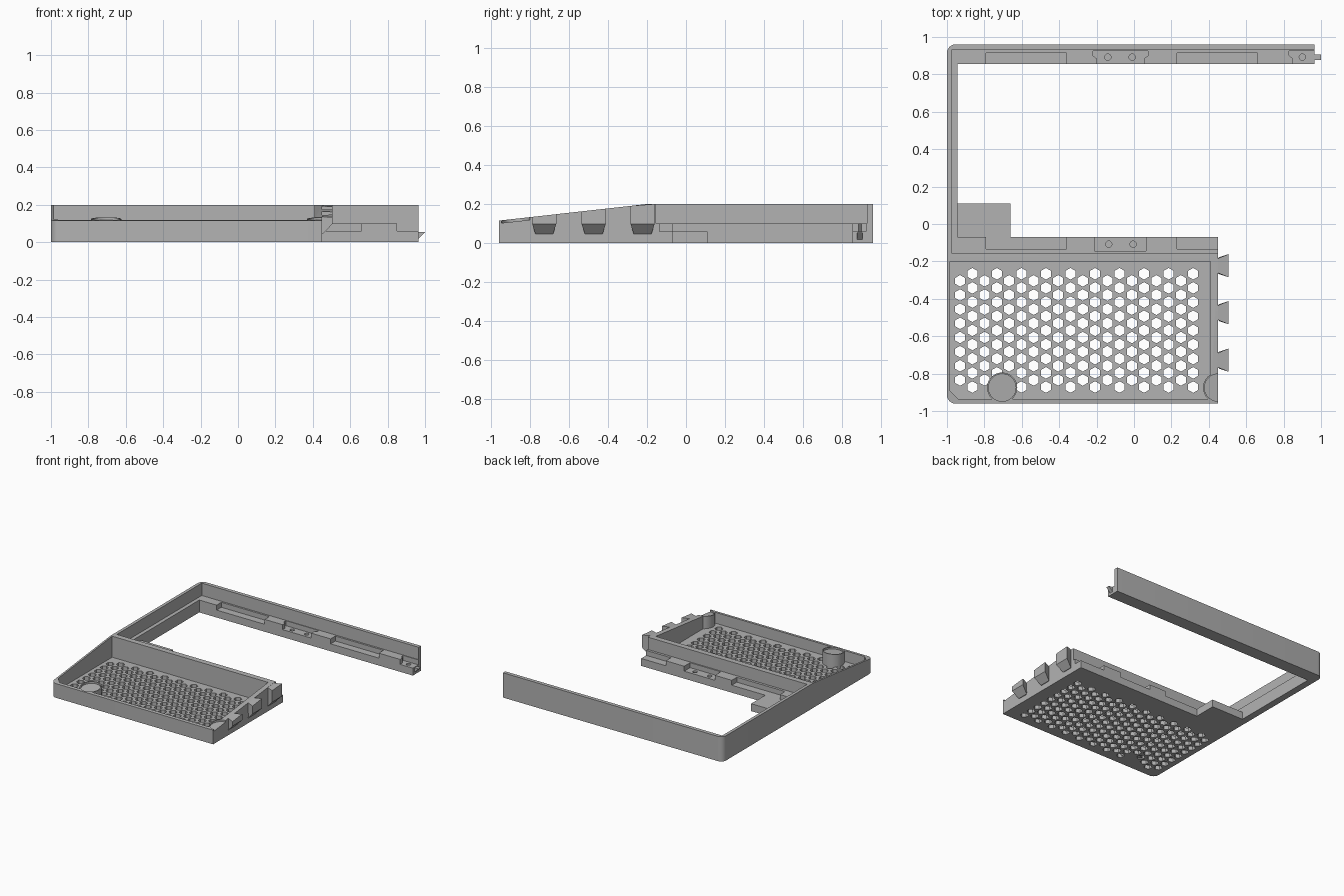
import bpy, bmesh, math

if "Cube" in bpy.data.objects:
    bpy.data.objects.remove(bpy.data.objects["Cube"])

grey = bpy.data.materials.new("plain grey")
grey.diffuse_color = (0.45, 0.45, 0.45, 1)
grey.use_nodes = True
grey.node_tree.nodes["Principled BSDF"].inputs["Base Color"].default_value = grey.diffuse_color


def slope(y):
    # height of the wrist-side rim, rising towards the cross wall
    return min(0.2, 0.115 + (y + 0.96) * 0.085 / 0.76)


def make(name, bm):
    bmesh.ops.recalc_face_normals(bm, faces=bm.faces[:])
    me = bpy.data.meshes.new(name)
    bm.to_mesh(me)
    bm.free()
    me.materials.append(grey)
    ob = bpy.data.objects.new(name, me)
    bpy.context.collection.objects.link(ob)
    return ob


def prism(bm, pts, z0, z1):
    # extrude a plan outline; z0 and z1 may be functions of y
    h = lambda z, y: z(y) if callable(z) else z
    lo = [bm.verts.new((x, y, h(z0, y))) for x, y in pts]
    hi = [bm.verts.new((x, y, h(z1, y))) for x, y in pts]
    bm.faces.new(lo[::-1])
    bm.faces.new(hi)
    n = len(pts)
    for i in range(n):
        j = (i + 1) % n
        bm.faces.new((lo[i], lo[j], hi[j], hi[i]))


def rect(x0, x1, y0, y1):
    return [(x0, y0), (x1, y0), (x1, y1), (x0, y1)]


def ring(cx, cy, r, n, a0=0.0, a1=2 * math.pi, closed=True):
    d = n if closed else n - 1
    return [(cx + r * math.cos(a0 + (a1 - a0) * i / d),
             cy + r * math.sin(a0 + (a1 - a0) * i / d)) for i in range(n)]


def boolean(ob, name, shapes, op='DIFFERENCE'):
    bm = bmesh.new()
    for pts, z0, z1 in shapes:
        prism(bm, pts, z0, z1)
    tool = make(name, bm)
    tool.hide_render = True
    mod = ob.modifiers.new(name, 'BOOLEAN')
    mod.operation, mod.object, mod.solver = op, tool, 'EXACT'
    bpy.context.view_layer.objects.active = ob
    bpy.ops.object.modifier_apply(modifier=mod.name)
    bpy.data.objects.remove(tool)


# Case: one outline with rounded left corners
R = 0.045
outline = (ring(-1 + R, -0.96 + R, R, 7, math.pi, 1.5 * math.pi, False)
           + [(0.45, -0.96), (0.45, -0.07), (-0.66, -0.07), (-0.66, 0.11), (-0.945, 0.11),
              (-0.945, 0.855), (0.965, 0.855), (0.965, 0.96)]
           + ring(-1 + R, 0.96 - R, R, 7, 0.5 * math.pi, math.pi, False))
bm = bmesh.new()
prism(bm, outline, 0, 0.2)
case = make("case", bm)

# Sloping rim and tray pocket
boolean(case, "slope_cut", [(rect(-1.2, 0.6, -1.1, -0.2), slope, 0.4)])
tray = [(-0.985, -0.89), (-0.94, -0.935), (0.41, -0.935), (0.41, -0.2), (-0.985, -0.2)]
boolean(case, "tray_cut", [(tray, 0.03, 0.4)])

# Upper frame opening with a ledge, and the low corner pad
boolean(case, "frame_cut", [(rect(-0.975, 1.2, -0.155, 0.93), 0.1, 0.4)])
boolean(case, "pad_cut", [(rect(-0.945, -0.6, -0.07, 0.2), 0.06, 0.3)])

# Recesses along both ledges; the screw seats flare outwards
recess = []
for x0, x1 in ((-0.79, -0.36), (0.23, 0.66)):
    recess += [(rect(x0, x1, 0.8, 0.915), 0.06, 0.3),
               (rect(x0, x1, -0.135, -0.02), 0.06, 0.3)]
for x0, x1 in ((-0.2, 0.055), (0.85, 1.2)):
    recess.append(([(x0, 0.8), (x1, 0.8), (x1, 0.885), (x1 + 0.02, 0.9), (x1 + 0.02, 0.925),
                    (x0 - 0.02, 0.925), (x0 - 0.02, 0.9), (x0, 0.885)], 0.06, 0.3))
recess.append(([(-0.2, -0.02), (-0.2, -0.105), (-0.22, -0.085), (-0.22, -0.145), (0.075, -0.145),
                (0.075, -0.125), (0.055, -0.105), (0.055, -0.02)], 0.06, 0.3))
recess[-1] = (rect(-0.21, 0.065, -0.145, -0.02), 0.06, 0.3)
boolean(case, "recess_cut", recess)
screws = [(-0.14, 0.892), (-0.01, 0.892), (0.9, 0.892), (-0.135, -0.108), (-0.005, -0.108)]
boolean(case, "screw_cut", [(ring(x, y, 0.017, 16), 0.025, 0.3) for x, y in screws])

# Honeycomb vents in the tray floor
vents = []
for i in range(20):
    x = -0.93 + i * 0.0656
    for j in range(9 if i % 2 else 8):
        y = (-0.266 if i % 2 else -0.304) - j * 0.0757
        if math.hypot(x + 0.705, y + 0.875) > 0.075:
            vents.append((ring(x, y, 0.031, 6, math.pi / 6, math.pi * 13 / 6), -0.1, 0.06))
boolean(case, "vent_cut", vents)

# Round foot posts with shallow sloping seats
half = ring(0.45, -0.875, 0.081, 17, math.pi / 2, 1.5 * math.pi, False)
boolean(case, "posts", [(ring(-0.705, -0.875, 0.081, 32), 0.01, slope),
                        (half, 0.01, slope)], 'UNION')
boolean(case, "seat_cut", [(ring(x, -0.875, 0.073, 32), lambda y: slope(y) - 0.014,
                            lambda y: slope(y) + 0.1) for x in (-0.705, 0.45)])

# Dovetail joints on the right wall, tapering underneath
for k, y in enumerate((-0.223, -0.474, -0.728)):
    bm = bmesh.new()
    plan = [(0.44, -0.035), (0.505, -0.062), (0.505, 0.062), (0.44, 0.035)]
    foot = [(0.44, -0.03), (0.455, -0.045), (0.455, 0.045), (0.44, 0.03)]
    rows = [[bm.verts.new((px, y + py, 0.045)) for px, py in foot],
            [bm.verts.new((px, y + py, min(0.098, slope(y)))) for px, py in plan],
            [bm.verts.new((px, y + py, slope(y + py))) for px, py in plan]]
    bm.faces.new(rows[0])
    bm.faces.new(rows[2])
    for a, b in zip(rows, rows[1:]):
        for i in range(4):
            j = (i + 1) % 4
            bm.faces.new((a[i], a[j], b[j], b[i]))
    make("dovetail_%d" % (k + 1), bm)

# Hooked peg at the end of the back rail
bm = bmesh.new()
prof = [(0.95, 0.055), (1.0, 0.055), (0.965, 0.018), (0.95, 0.018)]
sides = [[bm.verts.new((x, y, z)) for x, z in prof] for y in (0.877, 0.907)]
for s in sides:
    bm.faces.new(s)
for i in range(4):
    j = (i + 1) % 4
    bm.faces.new((sides[0][i], sides[0][j], sides[1][j], sides[1][i]))
make("rail_peg", bm)

# Smooth the round corners, keep the rest crisp
for ob in bpy.context.scene.objects:
    ob.select_set(True)
bpy.context.view_layer.objects.active = case
bpy.ops.object.shade_smooth_by_angle(angle=math.radians(30))
